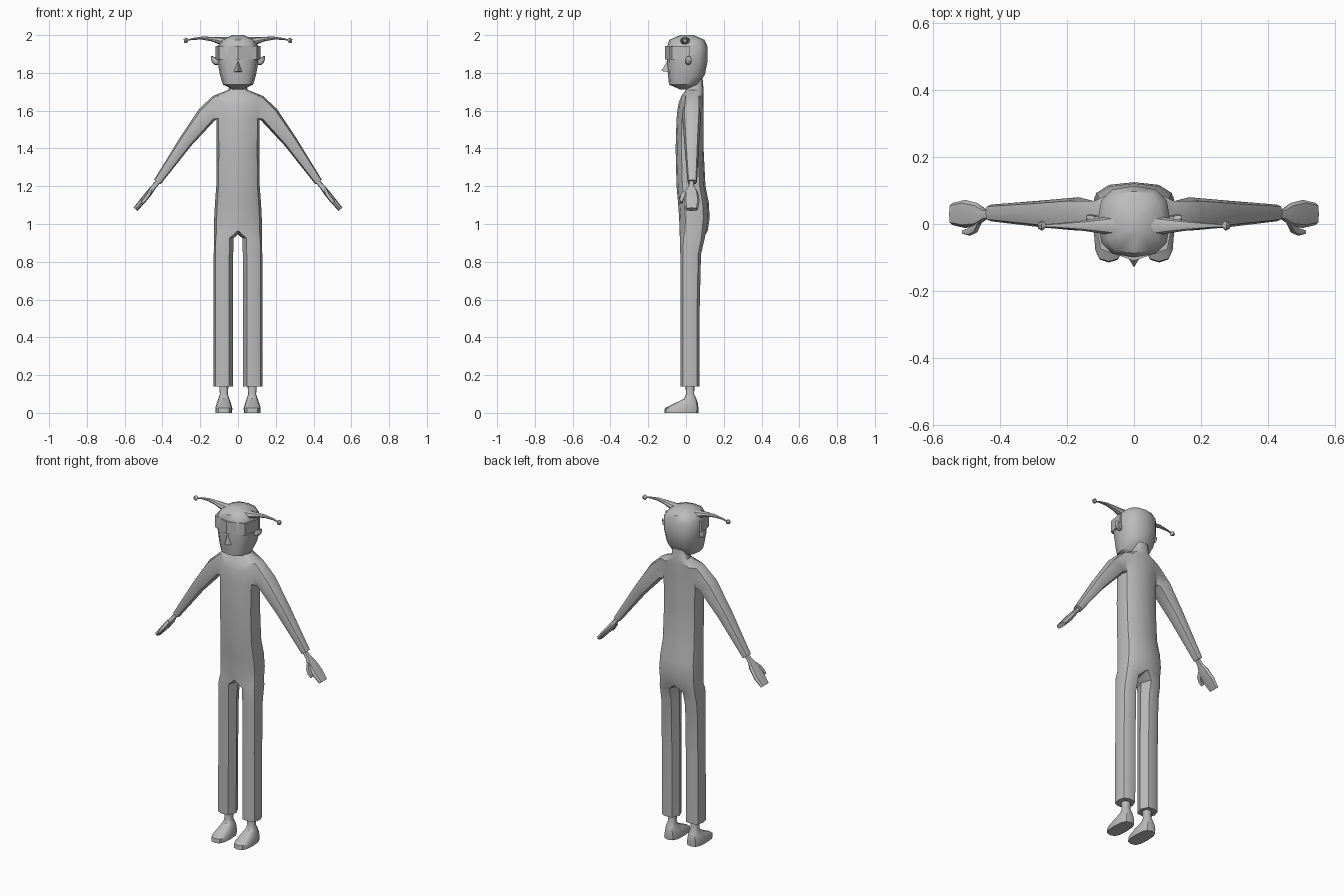
import bpy, bmesh, math
from mathutils import Vector, Matrix

if "Cube" in bpy.data.objects:
    bpy.data.objects.remove(bpy.data.objects["Cube"])

grey = bpy.data.materials.new("plain_grey")
grey.diffuse_color = (0.5, 0.5, 0.5, 1)
grey.use_nodes = True
grey.node_tree.nodes["Principled BSDF"].inputs["Base Color"].default_value = grey.diffuse_color


def spow(v, e):
    return math.copysign(abs(v) ** e, v)


def oval(angles, c, u, v, e=0.75):
    """Rounded-box section around c with half axes u and v."""
    c, u, v = Vector(c), Vector(u), Vector(v)
    return [c + u * spow(math.cos(math.radians(a)), e) + v * spow(math.sin(math.radians(a)), e)
            for a in angles]


def level(angles, z, rx, y0, y1, cx=0, e=0.75):
    """Horizontal section reaching from y0 to y1."""
    return oval(angles, (cx, (y0 + y1) / 2, z), (rx, 0, 0), (0, (y1 - y0) / 2, 0), e)


def add(bm, pts):
    return [bm.verts.new(p) for p in pts]


def bridge(bm, a, b):
    n = len(a)
    for i in range(n):
        bm.faces.new((a[i], a[(i + 1) % n], b[(i + 1) % n], b[i]))


def loft(bm, sections, start=None):
    """Skin closed sections; cap the ends, or continue from an existing loop."""
    rings = [add(bm, s) for s in sections]
    if start:
        rings.insert(0, start)
    else:
        bm.faces.new(rings[0][::-1])
    for a, b in zip(rings, rings[1:]):
        bridge(bm, a, b)
    bm.faces.new(rings[-1])


def finish(name, bm, mirror=False, angle=40):
    if mirror:
        bmesh.ops.mirror(bm, geom=bm.verts[:] + bm.edges[:] + bm.faces[:],
                         matrix=Matrix(), merge_dist=0.0005, axis='X')
    bmesh.ops.recalc_face_normals(bm, faces=bm.faces[:])
    me = bpy.data.meshes.new(name)
    bm.to_mesh(me)
    bm.free()
    me.materials.append(grey)
    ob = bpy.data.objects.new(name, me)
    bpy.context.collection.objects.link(ob)
    bpy.ops.object.select_all(action='DESELECT')
    ob.select_set(True)
    bpy.context.view_layer.objects.active = ob
    bpy.ops.object.shade_smooth_by_angle(angle=math.radians(angle))


FULL12 = [30 * k for k in range(12)]
FULL8 = [45 * k for k in range(8)]
HALF = [-90 + 30 * k for k in range(7)]

# Body: half torso with a leg and an arm grown from it, then mirrored
bm = bmesh.new()
torso = [(0.965, .126, -.035, .115), (1.03, .126, -.036, .125), (1.11, .122, -.042, .121),
         (1.2, .115, -.05, .103), (1.4, .113, -.055, .093), (1.56, .115, -.05, .093),
         (1.63, .122, -.042, .093), (1.678, .132, -.025, .093), (1.71, .05, .0, .093),
         (1.77, .042, .01, .088)]
rings = [add(bm, level(HALF, *t)) for t in torso]
for i in range(len(rings) - 1):
    for k in range(6):
        if i in (5, 6) and k in (2, 3):      # armhole
            continue
        a, b = rings[i], rings[i + 1]
        bm.faces.new((a[k], a[k + 1], b[k + 1], b[k]))

# trouser leg
crotch = bm.verts.new((0, .04, .945))
LEG = [-120 + 40 * j for j in range(7)] + [180]
loft(bm, [level(LEG, z, rx, y0, y1, cx) for z, rx, y0, y1, cx in
          [(.925, .052, -.033, .1, .075), (.84, .0515, -.031, .08, .077),
           (.55, .0515, -.031, .073, .077), (.14, .0515, -.031, .072, .078)]],
     start=rings[0] + [crotch])

# sleeve
lo, mid, hi = rings[5:8]
ARM = [-135 + 45 * k for k in range(8)]
perp = Vector((.81, 0, .585))
loft(bm, [oval(ARM, c, (0, w, 0), perp * t) for c, w, t in
          [((.165, .03, 1.578), .05, .052), ((.278, .03, 1.435), .04, .037),
           ((.427, .033, 1.222), .025, .021)]],
     start=[lo[2], lo[3], lo[4], mid[4], hi[4], hi[3], hi[2], mid[2]])
finish("body", bm, True)

# Hands with thumbs
bm = bmesh.new()
perp = Vector((.76, 0, .65))
loft(bm, [oval(FULL8, c, (0, w, 0), perp * t) for c, w, t in
          [((.422, .03, 1.225), .013, .012), ((.445, .028, 1.198), .016, .013),
           ((.468, .028, 1.168), .035, .016), ((.505, .03, 1.122), .042, .016),
           ((.543, .03, 1.078), .033, .013)]])
loft(bm, [oval(FULL8, c, (0, w, 0), perp * .01) for c, w in
          [((.462, .01, 1.18), .012), ((.474, -.012, 1.155), .016),
           ((.49, -.023, 1.133), .012), ((.507, -.024, 1.113), .007)]])
finish("hands", bm, True)

# Shoes and ankles
bm = bmesh.new()
loft(bm, [level(FULL12, z, rx, y0, y1, .075, .7) for z, rx, y0, y1 in
          [(0, .044, -.115, .065), (.025, .045, -.112, .066), (.05, .038, -.062, .063),
           (.075, .029, -.01, .055), (.1, .021, .0, .043), (.15, .025, -.003, .045)]])
finish("shoes", bm, True)

# Head
bm = bmesh.new()
loft(bm, [level(FULL12, *h) for h in
          [(1.712, .025, -.03, .03), (1.738, .08, -.09, .065), (1.79, .096, -.096, .1),
           (1.86, .108, -.1, .114), (1.94, .109, -.1, .114), (1.975, .085, -.088, .098),
           (2.0, .03, -.03, .04)]])
finish("head", bm)

# Visor band: pointed in front, wrapped to the ears
bm = bmesh.new()
outline = [(.119, .022), (.1, -.075), (0, -.11), (-.1, -.075), (-.119, .022)]
loft(bm, [[Vector((x, y, z)) for x, y in outline[::-1]] for z in (1.872, 1.942)])
finish("visor", bm, angle=25)

# Nose
bm = bmesh.new()
v = add(bm, [(0, -.095, 1.872), (-.027, -.085, 1.803), (.027, -.085, 1.803), (0, -.13, 1.81)])
for f in ((0, 1, 3), (0, 3, 2), (1, 2, 3), (0, 2, 1)):
    bm.faces.new([v[i] for i in f])
finish("nose", bm, angle=20)

# Ears: small wedges flaring outward and up
bm = bmesh.new()
loft(bm, [oval(FULL8, c, (0, w, 0), (0, 0, t)) for c, w, t in
          [((.095, .01, 1.86), .012, .018), ((.122, .012, 1.862), .016, .02),
           ((.137, .016, 1.872), .013, .018), ((.143, .018, 1.88), .005, .009)]])
finish("ears", bm, True)

# Horns ending in small bobbles
bm = bmesh.new()
loft(bm, [oval(FULL8, (x, -.005, z), (0, w, 0), (0, 0, t), 1) for x, z, w, t in
          [(.04, 1.965, .035, .026), (.09, 1.968, .025, .021), (.14, 1.979, .017, .012),
           (.19, 1.984, .011, .008), (.24, 1.98, .006, .005), (.268, 1.973, .005, .004)]])
loft(bm, [oval(FULL8, (x, -.005, z), (0, r, 0), (.2 * r, 0, r), 1) for x, z, r in
          [(.262, 1.975, .004), (.274, 1.972, .015), (.286, 1.969, .009)]])
finish("horns", bm, True)
